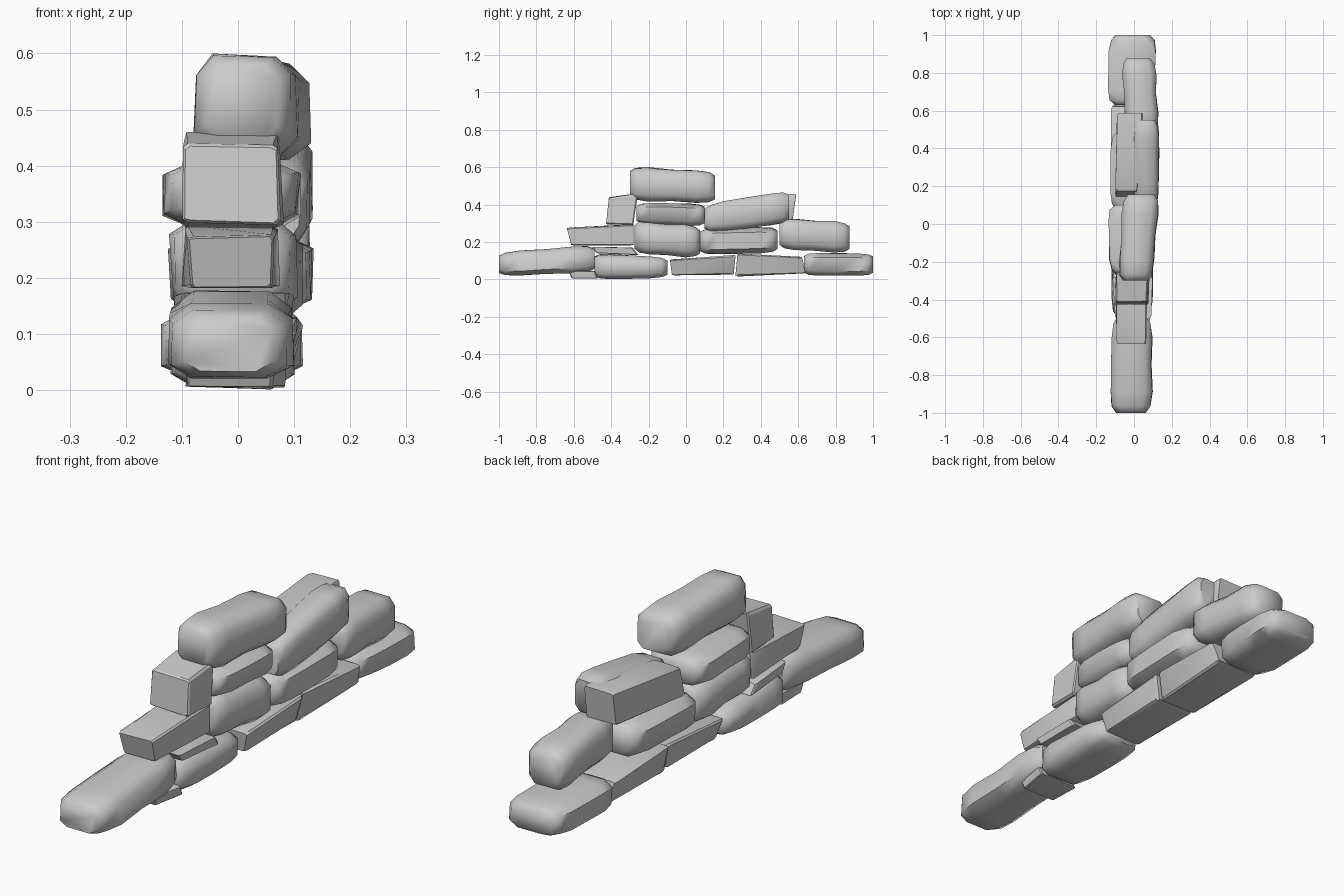
import bpy, bmesh, random, math

if "Cube" in bpy.data.objects:
    bpy.data.objects.remove(bpy.data.objects["Cube"])

rng = random.Random(11)


def stone(name, y0, y1, a, b, rounded=True, waist=0.0, keel=1.0):
    """Loft a rock along y between end boxes a and b = (x0, x1, z0, z1); keel narrows the underside."""
    if rounded:
        stations = [(0, .72), (.07, .92), (.22, 1), (.5, 1 - waist), (.78, 1), (.93, .92), (1, .72)]
        ch, jit, wob = .19, .03, .05
    else:
        stations = [(0, .95), (.04, 1), (.96, 1), (1, .95)]
        ch, jit, wob = .05, .012, .07
    bm = bmesh.new()
    rings = []
    # chamfered rectangle section, one fixed wobble per corner
    shape = [(-1 + 2 * ch, -1), (1 - 2 * ch, -1), (1, -1 + 2 * ch), (1, 1 - 2 * ch),
             (1 - 2 * ch, 1), (-1 + 2 * ch, 1), (-1, 1 - 2 * ch), (-1, -1 + 2 * ch)]
    skew = [[rng.uniform(-wob, wob * .4) for _ in shape] for _ in range(2)]
    lean = [rng.uniform(-.015, .015) for _ in range(2)]
    for t, s in stations:
        x0, x1, z0, z1 = [p + (q - p) * t for p, q in zip(a, b)]
        cx, cz, hx, hz = (x0 + x1) / 2, (z0 + z1) / 2, (x1 - x0) / 2, (z1 - z0) / 2
        ring = []
        for i, (u, v) in enumerate(shape):
            k = skew[0][i] * (1 - t) + skew[1][i] * t
            r = s * (1 + k + rng.uniform(-jit, jit))
            dy = 0 if rounded else lean[t > .5] * v
            w = keel if v < 0 else 1
            ring.append(bm.verts.new((cx + u * hx * r * w, y0 + (y1 - y0) * t + dy, cz + v * hz * r)))
        rings.append(ring)
    for p, q in zip(rings, rings[1:]):
        for i in range(8):
            j = (i + 1) % 8
            bm.faces.new((p[i], p[j], q[j], q[i]))
    bm.faces.new(rings[0])
    bm.faces.new(rings[-1])
    bmesh.ops.recalc_face_normals(bm, faces=bm.faces[:])
    me = bpy.data.meshes.new(name)
    bm.to_mesh(me)
    bm.free()
    ob = bpy.data.objects.new(name, me)
    bpy.context.collection.objects.link(ob)
    # soft shading with crisp breaks
    bpy.ops.object.select_all(action='DESELECT')
    ob.select_set(True)
    bpy.context.view_layer.objects.active = ob
    bpy.ops.object.shade_smooth_by_angle(angle=math.radians(60 if rounded else 25))


# bottom course
stone("base_stone_front", -1.0, -.49, (-.13, .095, .015, .145), (-.12, .10, .035, .185), True, .04)
stone("base_wedge_small", -.62, -.48, (-.09, .065, .005, .045), (-.09, .09, .005, .045), False)
stone("base_stone_2", -.49, -.10, (-.12, .10, .0, .14), (-.125, .10, .01, .115))
stone("base_stone_3", -.08, .26, (-.115, .105, .02, .105), (-.11, .115, .025, .13), False, 0, .8)
stone("base_stone_4", .27, .63, (-.12, .11, .015, .14), (-.12, .12, .03, .12), False, 0, .8)
stone("base_stone_back", .63, 1.0, (-.138, .10, .02, .14), (-.13, .12, .02, .14))

# second course
stone("second_stone_front", -.625, -.28, (-.09, .065, .18, .275), (-.10, .075, .18, .295), False)
stone("second_shim", -.49, -.27, (-.10, .09, .14, .175), (-.12, .10, .13, .17), False)
stone("second_stone_2", -.275, .075, (-.12, .10, .14, .315), (-.11, .12, .115, .285), True, .05)
stone("second_stone_3", .075, .49, (-.13, .13, .13, .275), (-.12, .135, .14, .28))
stone("second_stone_back", .50, .875, (-.05, .135, .16, .33), (-.065, .115, .14, .305), True, .05)

# third course
stone("third_stone_front", -.42, -.27, (-.10, .075, .295, .44), (-.10, .08, .29, .46), False)
stone("third_stone_2", -.265, .10, (-.13, .10, .295, .41), (-.138, .12, .285, .405))
stone("third_stone_3", .10, .55, (.0, .13, .25, .40), (-.02, .135, .30, .475))
stone("third_stone_rear_face", .16, .58, (-.10, .02, .28, .41), (-.09, .05, .32, .46), False)

# cap stone
stone("cap_stone", -.30, .155, (-.085, .098, .42, .605), (-.06, .138, .405, .575), True, .05)
